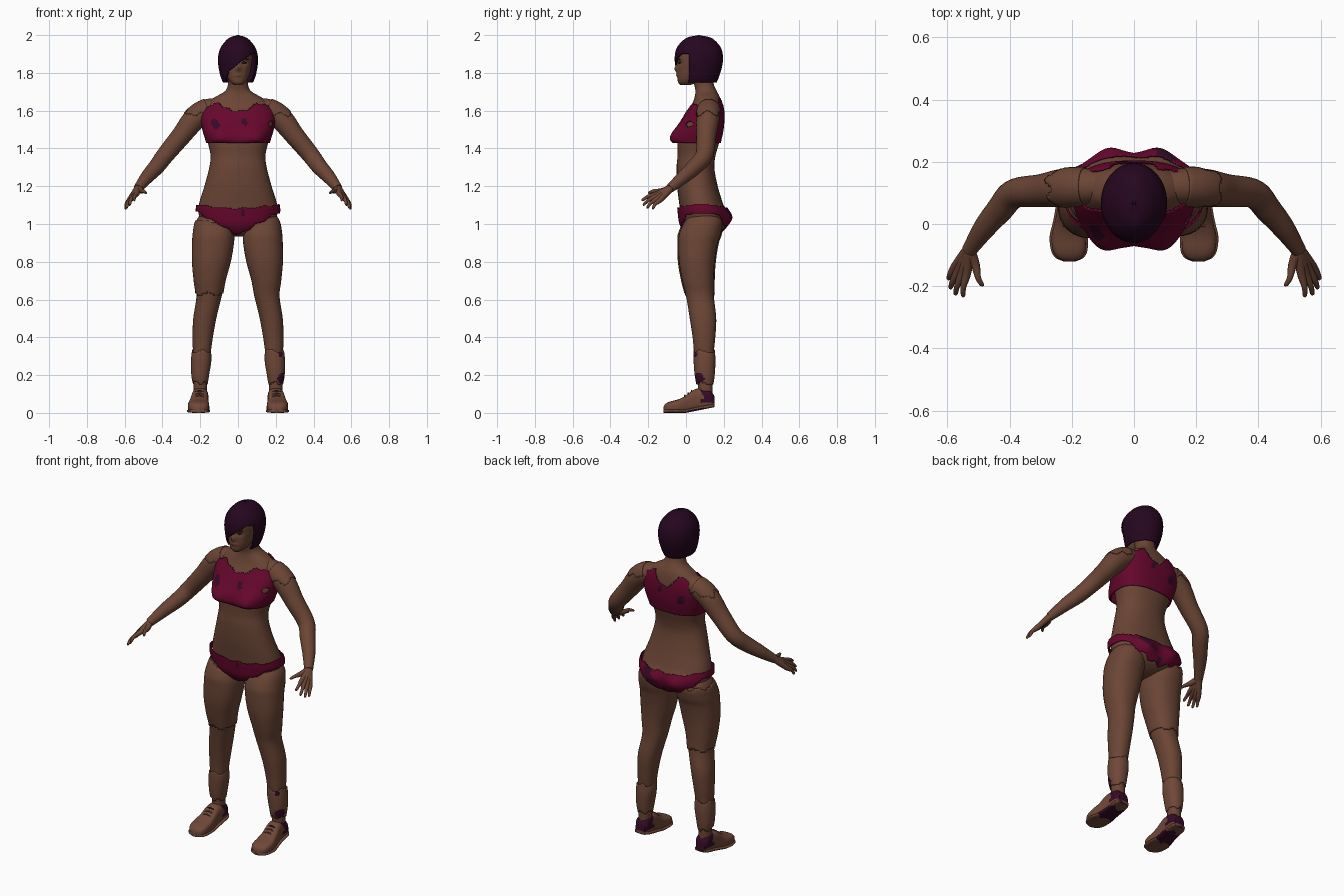
import bpy, bmesh, math
from math import sin, cos, pi, exp
from mathutils import Vector

if "Cube" in bpy.data.objects:
    bpy.data.objects.remove(bpy.data.objects["Cube"])


def material(name, rgb):
    m = bpy.data.materials.new(name)
    m.diffuse_color = (*rgb, 1)
    m.use_nodes = True
    m.node_tree.nodes["Principled BSDF"].inputs["Base Color"].default_value = m.diffuse_color
    return m


SKIN = material("brown_skin", (0.147, 0.06, 0.036))
CLOTH = material("crimson_cloth", (0.135, 0.002, 0.026))
PATCH = material("dark_plum_patch", (0.035, 0.003, 0.02))
HAIR = material("plum_hair", (0.019, 0.002, 0.014))
SHOE = material("brown_leather", (0.16, 0.064, 0.039))
DARK = material("dark_brown", (0.02, 0.01, 0.008))


def spline(keys, t):
    """Smooth interpolation of key rows; the first value is the parameter."""
    keys = sorted(keys)
    n = len(keys)
    i = 0
    while i < n - 2 and t > keys[i + 1][0]:
        i += 1
    p, q = keys[i], keys[i + 1]
    a, b = keys[max(i - 1, 0)], keys[min(i + 2, n - 1)]
    h = q[0] - p[0]
    s = min(max((t - p[0]) / h, 0), 1)
    out = []
    for k in range(1, len(p)):
        m0 = (q[k] - a[k]) / (q[0] - a[0]) * h
        m1 = (b[k] - p[k]) / (b[0] - p[0]) * h
        out.append((2*s**3 - 3*s*s + 1) * p[k] + (s**3 - 2*s*s + s) * m0
                   + (3*s*s - 2*s**3) * q[k] + (s**3 - s*s) * m1)
    return out


def surface(name, f, t0, t1, nu, nv, mats, keep=None, rule=None, thick=0, angle=50):
    """Loft rings f(angle, t); drop faces by keep, colour faces by rule."""
    bm = bmesh.new()
    rings = [[bm.verts.new(f(2*pi*j/nu, t0 + (t1 - t0)*i/nv)) for j in range(nu)]
             for i in range(nv + 1)]
    for r, s in zip(rings, rings[1:]):
        for j in range(nu):
            k = (j + 1) % nu
            bm.faces.new((r[j], r[k], s[k], s[j]))
    if not thick:
        bm.faces.new(rings[0])
        bm.faces.new(rings[-1])
    if keep:
        drop = [g for g in bm.faces if not keep(*g.calc_center_median())]
        bmesh.ops.delete(bm, geom=drop, context='FACES')
    bmesh.ops.recalc_face_normals(bm, faces=bm.faces)
    for g in bm.faces:
        if rule:
            g.material_index = int(rule(*g.calc_center_median()))
    me = bpy.data.meshes.new(name)
    bm.to_mesh(me)
    bm.free()
    for m in mats:
        me.materials.append(m)
    ob = bpy.data.objects.new(name, me)
    bpy.context.collection.objects.link(ob)
    if thick:
        mod = ob.modifiers.new("thickness", 'SOLIDIFY')
        mod.thickness, mod.offset = thick, -1
    bpy.ops.object.select_all(action='DESELECT')
    ob.select_set(True)
    bpy.context.view_layer.objects.active = ob
    bpy.ops.object.shade_smooth_by_angle(angle=math.radians(angle))
    return ob


def sgn_pow(v, e):
    return math.copysign(abs(v)**e, v)


def column(keys, off=0.0, box=0.9, side=1, shape=None):
    """Upright body part; rows are z, centre x, half width, front y, back y."""
    def f(a, z):
        cx, w, yf, yb = spline(keys, z)
        x = max(w, .001) * sgn_pow(cos(a), box) + off * cos(a)
        y = (yf + yb)/2 + max((yb - yf)/2, .001) * sgn_pow(sin(a), box) + off * sin(a)
        if shape:
            y += shape(x, sin(a), z)
        return Vector((side * (cx + x), y, z))
    return f


def tube(name, pts, mat, side=1, off=0, nu=18, nv=24, t0=0, t1=1, keep=None, thick=0):
    keys = [(i/(len(pts) - 1), *p) for i, p in enumerate(pts)]

    def f(a, t):
        x, y, z, r = spline(keys, t)
        d = (Vector(spline(keys, min(t + .01, 1))[:3]) - Vector(spline(keys, max(t - .01, 0))[:3])).normalized()
        u = d.cross(Vector((0, 0, 1))).normalized()
        p = Vector((x, y, z)) + (u*cos(a) + d.cross(u)*sin(a)) * (r + off)
        p.x *= side
        return p
    return surface(name, f, t0, t1, nu, nv, [mat], keep=keep, thick=thick)


def lump(v, c, s):
    return exp(-((v - c)/s)**2)


# Torso, pelvis and neck
torso = [(.935, 0, .03, .03, .12), (.96, 0, .10, 0, .18), (1.0, 0, .18, -.022, .205),
         (1.05, 0, .208, -.03, .213), (1.1, 0, .208, -.035, .198), (1.2, 0, .178, -.047, .168),
         (1.3, 0, .152, -.05, .15), (1.36, 0, .145, -.045, .156), (1.43, 0, .16, -.045, .175),
         (1.5, 0, .18, -.04, .19), (1.57, 0, .187, -.005, .195), (1.63, 0, .165, .03, .19),
         (1.67, 0, .125, .045, .18), (1.70, 0, .072, .05, .165), (1.73, 0, .055, .045, .15),
         (1.78, 0, .052, .03, .14)]


def seat_shape(x, s, z):
    return .026 * lump(abs(x), .085, .055) * lump(z, 1.03, .05) * max(s, 0)


def bust_shape(x, s, z):
    return -.05 * (lump(abs(x), .115, .075) + .25*lump(x, 0, .05)) * lump(z, 1.45, .03 if z < 1.45 else .06) * max(-s, 0)


surface("torso", column(torso, shape=seat_shape), .935, 1.78, 48, 70, [SKIN])


# Torn cropped top with dark worn spots
def top_keep(x, y, z):
    a = abs(x)
    if y < .1:
        lim = 1.597 + .043*min(1, (a/.1)**2) - .3*max(0, a - .11)
    else:
        lim = 1.59 + .075*min(1, (a/.08)**2) - .6*max(0, a - .095)
    bite = math.hypot(x - .175, z - 1.53) < .014 and y < .1
    return z < lim + .004*sin(95*x) and not bite


def top_spots(x, y, z):
    spots = [(-.12, 1.53, .022), (.035, 1.54, .016)] if y < .1 else [(-.1, 1.53, .023), (.03, 1.57, .015)]
    return any(math.hypot(x - a, (z - b)*.8 + .3*(x - a)) < r for a, b, r in spots)


surface("cropped_top", column(torso, .009, .78, shape=bust_shape), 1.43, 1.68, 120, 56,
        [CLOTH, PATCH], top_keep, top_spots, .006)


# Torn briefs
def briefs_keep(x, y, z):
    a = min(abs(x)/.21, 1)
    low = 1.06 - .12*(1 - a) if y < .09 else 1.062 - .10*(1 - a*a)
    return low + .006*sin(80*x) < z < 1.083 + .02*a*a + .004*sin(60*x)


def briefs_spots(x, y, z):
    if y < .09:
        return math.hypot(x - .025, (z - 1.06)*.7) < .012
    return abs(x - .085 - .02*sin(60*z)) < .028 and z > 1.02 or abs(x) < .008


surface("briefs", column(torso, .013, .82, shape=seat_shape), .937, 1.12, 120, 40,
        [CLOTH, PATCH], briefs_keep, briefs_spots, .006)


# Head with nose, lips and eye sockets
def face_shape(x, s, z):
    if s > 0:
        return 0
    return (-.016*lump(x, 0, .013)*lump(z, 1.822, .02) - .006*lump(x, 0, .022)*lump(z, 1.788, .009)
            + .009*lump(abs(x), .033, .018)*lump(z, 1.853, .014))


head = [(1.735, 0, .02, -.03, .02), (1.75, 0, .04, -.042, .06), (1.78, 0, .058, -.045, .1),
        (1.82, 0, .068, -.045, .13), (1.86, 0, .075, -.045, .15), (1.9, 0, .075, -.045, .155),
        (1.94, 0, .062, -.028, .14), (1.97, 0, .03, .02, .1)]
surface("head", column(head, shape=face_shape), 1.735, 1.97, 64, 60, [SKIN])
for s, tag in ((1, "left"), (-1, "right")):
    tube(tag + "_eye", [(.02, -.033, 1.852, .002), (.032, -.035, 1.854, .006), (.046, -.029, 1.853, .002)], DARK, s, nu=10, nv=8)
    tube(tag + "_eyebrow", [(.016, -.044, 1.868, .002), (.034, -.043, 1.875, .004), (.055, -.031, 1.87, .002)], DARK, s, nu=8, nv=8)

# Bob hair with a side-swept fringe
hair = [(1.75, 0, .080, -.042, .163), (1.78, 0, .092, -.05, .175), (1.83, 0, .103, -.056, .19),
        (1.88, 0, .106, -.06, .196), (1.93, 0, .094, -.05, .186), (1.97, 0, .065, -.018, .155),
        (1.99, 0, .038, .015, .122), (2.0, 0, .0005, .066, .067)]
hair_at = column(hair, box=1)


def hair_keep(x, y, z):
    edge = 1.81 + .75*(x + .05)
    front = y < -.005 + .02*(x > 0)
    return not (front and z < min(edge, 1.9) and x > -.05 - max(0, 1.81 - z)*.35)


surface("bob_hair", lambda a, t: hair_at(a, 1.75 + .25*sin(t*pi/2)), 0, 1, 120, 60, [HAIR],
        hair_keep, thick=.008)

# Leg and cuff rows: z, centre x, half width, front y, back y
leg = [(1.06, .12, .07, .04, .15), (1.02, .127, .093, -.002, .19), (.95, .13, .104, -.036, .185),
       (.9, .132, .105, -.04, .168), (.8, .141, .097, -.037, .152), (.7, .15, .079, -.02, .146),
       (.62, .153, .067, 0, .147), (.5, .176, .061, .02, .16), (.4, .187, .054, .035, .155),
       (.33, .191, .048, .042, .148), (.2, .198, .038, .06, .14), (.09, .2, .034, .065, .14)]
cuff = [(.15, .2, .039, .055, .145), (.2, .2, .047, .046, .152), (.28, .195, .054, .04, .156),
        (.335, .193, .05, .04, .152)]
# Shoe rows: y, centre x, half width, height
shoe = [(-.12, .207, .014, .03), (-.113, .207, .034, .044), (-.09, .208, .051, .058),
        (-.04, .209, .056, .072), (0, .206, .05, .092), (.04, .203, .045, .122),
        (.08, .2, .043, .13), (.13, .2, .041, .118), (.15, .2, .03, .09)]
arm = [(.09, .12, 1.62, .05), (.17, .12, 1.598, .06), (.235, .115, 1.55, .061), (.3, .107, 1.468, .053),
       (.385, .097, 1.365, .047), (.43, .048, 1.305, .043), (.48, -.012, 1.25, .036), (.53, -.085, 1.188, .024)]
# Finger knuckle and tip
fingers = {"index": ((.537, -.155, 1.158), (.55, -.235, 1.125)),
           "middle": ((.55, -.154, 1.148), (.575, -.228, 1.1)),
           "ring": ((.563, -.147, 1.137), (.591, -.208, 1.085)),
           "little": ((.574, -.136, 1.128), (.597, -.178, 1.08)),
           "thumb": ((.51, -.13, 1.175), (.487, -.2, 1.165))}
wrist = Vector((.53, -.08, 1.19))


def shoe_form(side, grow, top):
    def f(a, y):
        cx, w, h = spline(shoe, y)
        floor = max(0, y)*.2
        h = min(h, top + floor)
        z = (floor + h)/2 + (h - floor)/2 * sgn_pow(sin(a), .6)
        return Vector((side*(cx + (w + grow)*sgn_pow(cos(a), .75)), y, z))
    return f


for s, tag in ((1, "left_"), (-1, "right_")):
    # Legs and ragged ankle cuffs
    surface(tag + "leg", column(leg, side=s), .09, 1.06, 32, 70, [SKIN])
    surface(tag + "ankle_cuff", column(cuff, side=s), .15, .335, 48, 24, [SHOE, PATCH],
            lambda x, y, z: .158 + .008*sin(120*x + 60*y) < z < .325 + .008*sin(70*x + 50*y),
            lambda x, y, z: x > .2 and (math.hypot(x - .23, y - .07, z - .185) < .03
                                        or math.hypot(x - .22, y - .06, z - .31) < .018), .006)

    # Shoes with welted soles and worn heels
    surface(tag + "shoe", shoe_form(s, 0, .2), -.12, .15, 36, 44, [SHOE, PATCH],
            rule=lambda x, y, z: y > .085 + .01*sin(90*z) and .055 < z < .125)
    surface(tag + "sole", shoe_form(s, .006, .02), -.12, .15, 28, 30, [SHOE, PATCH],
            rule=lambda x, y, z: z < .012 + max(0, y)*.2 and abs(y - .05) < .05 + .01*sin(90*x))
    for i in range(3):
        y, z = .03 - .018*i, .117 - .012*i
        tube(f"{tag}lace_{i + 1}", [(.18, y, z - .007, .003), (.204, y, z, .004), (.228, y, z - .007, .003)],
             DARK if i == 0 else SHOE, s, nu=8, nv=6)

    # Arms, torn shoulder flaps and hands
    tube(tag + "arm", arm, SKIN, s, nu=28, nv=50)
    tube(tag + "shoulder_flap", arm, SKIN, s, .004, 40, 24, .12, .33,
         keep=lambda x, y, z: z > 1.59 + .012*sin(70*y) + .008*sin(90*x), thick=.004)
    for name, (k, tip) in fingers.items():
        k, tip = Vector(k), Vector(tip)
        mid = k.lerp(tip, .55) + Vector((.004, -.003, .005))
        tube(f"{tag}{name}_finger", [(*wrist, .019), (*k, .0145), (*mid, .0095), (*k.lerp(tip, .93), .007), (*tip, .002)],
             SKIN, s, nu=12, nv=16)

# Loose thigh covering on one leg
surface("right_thigh_covering", column(leg, .006, side=-1), .61, 1.03, 48, 40, [SKIN],
        lambda x, y, z: .63 + .008*sin(70*x) < z < 1.01 + .012*sin(60*x + 40*y), thick=.006)
